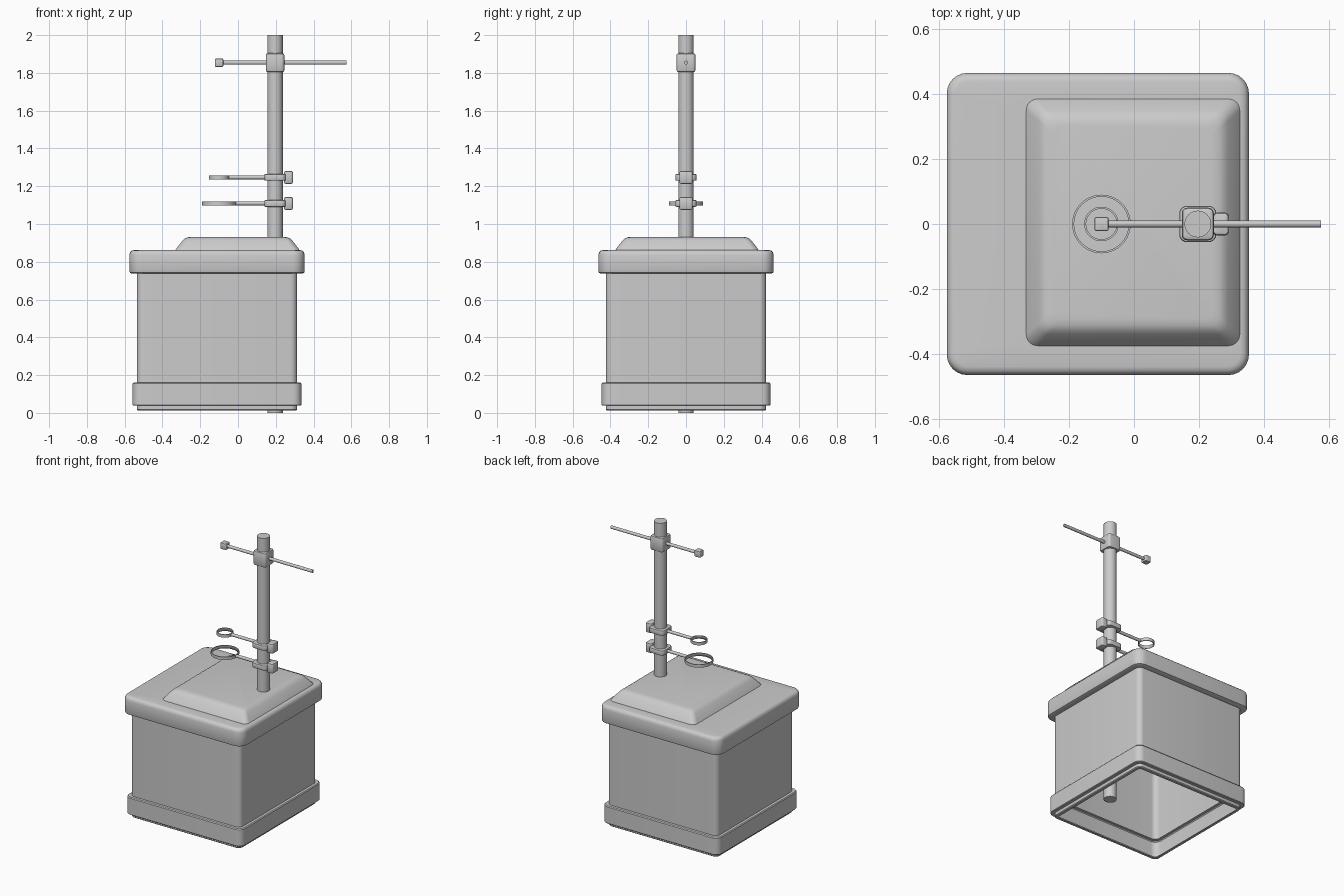
import bpy, bmesh, math
from mathutils import Vector

if "Cube" in bpy.data.objects:
    bpy.data.objects.remove(bpy.data.objects["Cube"])

POLE_X = 0.196


def finish(bm, name, angle=35):
    bmesh.ops.recalc_face_normals(bm, faces=bm.faces)
    me = bpy.data.meshes.new(name)
    bm.to_mesh(me)
    bm.free()
    ob = bpy.data.objects.new(name, me)
    bpy.context.collection.objects.link(ob)
    bpy.ops.object.select_all(action='DESELECT')
    bpy.context.view_layer.objects.active = ob
    ob.select_set(True)
    bpy.ops.object.shade_smooth_by_angle(angle=math.radians(angle))
    return ob


def rounded_rect(cx, cy, hx, hy, r, z, seg=6):
    pts = []
    for i, (sx, sy) in enumerate([(1, 1), (-1, 1), (-1, -1), (1, -1)]):
        for k in range(seg + 1):
            a = math.pi / 2 * (i + k / seg)
            pts.append((cx + sx * (hx - r) + r * math.cos(a),
                        cy + sy * (hy - r) + r * math.sin(a), z))
    return pts


def loft(name, rings, caps=(False, True)):
    bm = bmesh.new()
    loops = [[bm.verts.new(p) for p in ring] for ring in rings]
    for a, b in zip(loops, loops[1:]):
        n = len(a)
        for i in range(n):
            bm.faces.new((a[i], a[(i + 1) % n], b[(i + 1) % n], b[i]))
    if caps[0]:
        bm.faces.new(loops[0][::-1])
    if caps[1]:
        bm.faces.new(loops[-1])
    return finish(bm, name)


def soft_box(name, center, half, r, e):
    # block with rounded vertical corners (r) and softened rims (e)
    (cx, cy, cz), (hx, hy, hz) = center, half
    steps = [(-hz, e), (-hz + e * 0.3, e * 0.3), (-hz + e, 0),
             (hz - e, 0), (hz - e * 0.3, e * 0.3), (hz, e)]
    return loft(name, [rounded_rect(cx, cy, hx - d, hy - d, r - d, cz + z, 4)
                       for z, d in steps], (True, True))


def cylinder(name, p0, p1, r, n=32):
    p0, p1 = Vector(p0), Vector(p1)
    bm = bmesh.new()
    bmesh.ops.create_cone(bm, cap_ends=True, segments=n, radius1=r, radius2=r,
                          depth=(p1 - p0).length)
    q = (p1 - p0).to_track_quat('Z', 'Y').to_matrix().to_4x4()
    q.translation = (p0 + p1) / 2
    bmesh.ops.transform(bm, matrix=q, verts=bm.verts)
    return finish(bm, name)


def ring(name, x, z, r_out, r_in, h, n=40):
    prof = [(r_in, -h), (r_out, -h), (r_out, h), (r_in, h), (r_in, -h)]
    rings = [[(x + r * math.cos(2 * math.pi * i / n),
               r * math.sin(2 * math.pi * i / n), z + dz) for i in range(n)]
             for r, dz in prof]
    ob = loft(name, rings, (False, False))
    bm = bmesh.new()
    bm.from_mesh(ob.data)
    bmesh.ops.remove_doubles(bm, verts=bm.verts, dist=1e-5)
    bmesh.ops.recalc_face_normals(bm, faces=bm.faces)
    bm.to_mesh(ob.data)
    bm.free()


# hollow open-bottomed housing: foot lip, base trim, walls, lid: (z, half width, corner radius)
CX = -0.111
body = [(0.013, 0.402, 0.02), (0.013, 0.419, 0.03), (0.018, 0.424, 0.035),
        (0.038, 0.424, 0.035), (0.038, 0.443, 0.04), (0.042, 0.447, 0.045),
        (0.155, 0.447, 0.045), (0.161, 0.442, 0.04), (0.161, 0.424, 0.035),
        (0.738, 0.424, 0.035), (0.738, 0.452, 0.05), (0.742, 0.461, 0.06),
        (0.750, 0.464, 0.063), (0.836, 0.464, 0.063), (0.850, 0.460, 0.06),
        (0.859, 0.451, 0.05), (0.862, 0.438, 0.04)]
rings = [rounded_rect(CX, 0, h, h, r, z) for z, h, r in body]

# raised tapered plinth on the lid: (z, inset, corner radius)
plinth = [(0.862, 0, 0.035), (0.872, 0.006, 0.035), (0.910, 0.036, 0.03),
          (0.922, 0.048, 0.03), (0.929, 0.062, 0.03), (0.932, 0.082, 0.03)]
rings += [rounded_rect(-0.003, 0.005, 0.328 - d, 0.379 - d, r, z) for z, d, r in plinth]
loft("housing", rings)

# upright pole
cylinder("pole", (POLE_X, 0, 0), (POLE_X, 0, 2), 0.041)

# top cross bar with sliding block and end tip
soft_box("cross_bar_block", (POLE_X, 0, 1.854), (0.049, 0.05, 0.05), 0.016, 0.01)
cylinder("cross_bar", (-0.1, 0, 1.854), (0.575, 0, 1.854), 0.0105, 20)
soft_box("cross_bar_tip", (-0.1, 0, 1.854), (0.022, 0.022, 0.022), 0.007, 0.005)

# two ring holders: collar, knob, arm and ring
for label, z, r in [("upper", 1.247, 0.053), ("lower", 1.109, 0.09)]:
    soft_box(label + "_collar", (POLE_X, 0, z), (0.057, 0.056, 0.018), 0.024, 0.006)
    soft_box(label + "_knob", (0.267, 0, z), (0.024, 0.035, 0.034), 0.012, 0.009)
    cylinder(label + "_arm", (-0.1 + r - 0.003, 0, z), (0.25, 0, z), 0.0105, 20)
    ring(label + "_ring", -0.1, z, r, r - 0.006, 0.0105)
